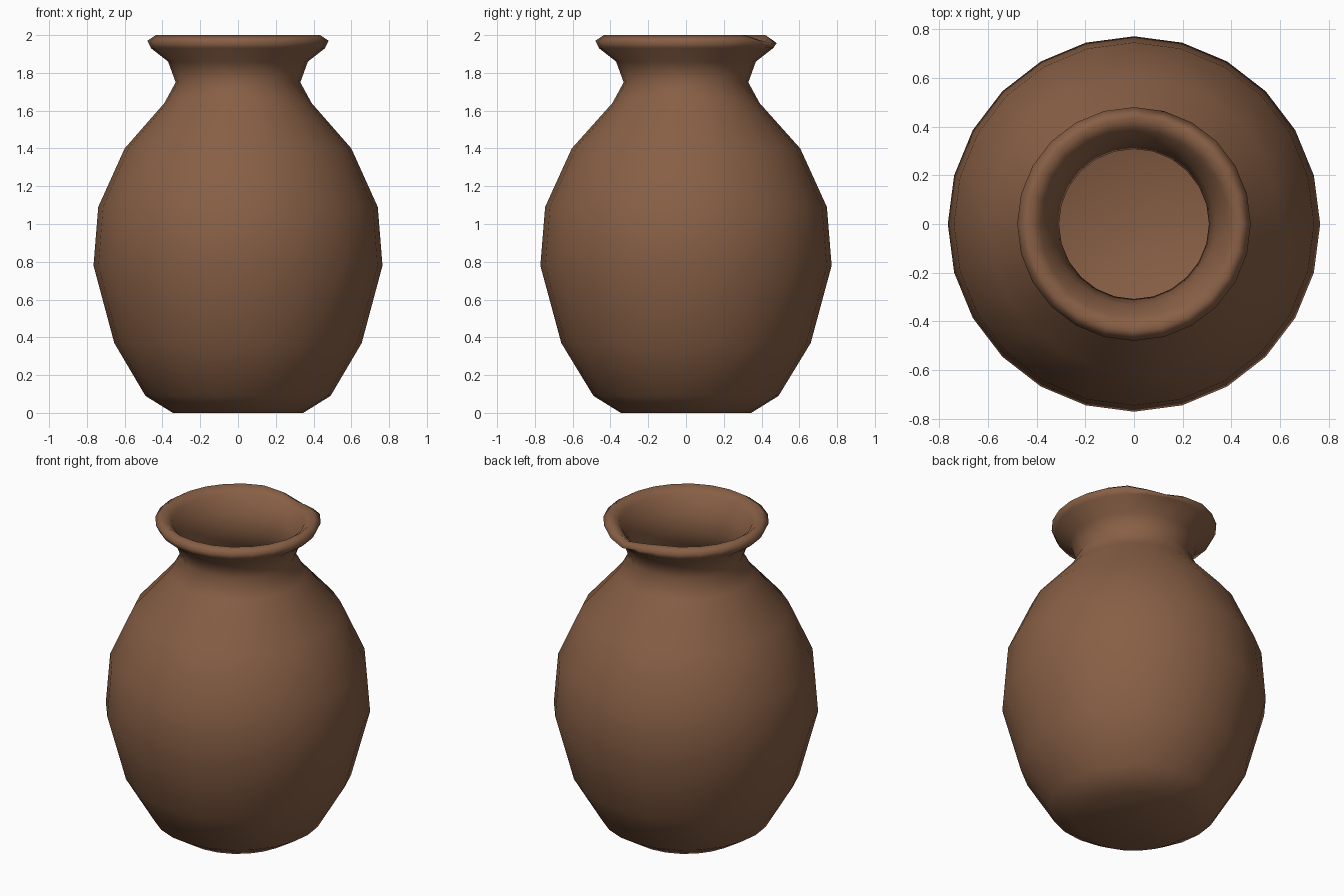
import bpy, bmesh, math
from mathutils import Vector

default = bpy.data.objects.get("Cube")
if default:
    bpy.data.objects.remove(default, do_unlink=True)

SIDES = 24

# Clay material
clay = bpy.data.materials.new("brown clay")
clay.use_nodes = True
colour = (0.245, 0.115, 0.06, 1)
clay.diffuse_color = colour
clay.node_tree.nodes["Principled BSDF"].inputs["Base Color"].default_value = colour

# Profile as (radius, height): outside from the foot up, over the lip, down the inside
outside = [(0, 0), (0.345, 0), (0.49, 0.09), (0.655, 0.37), (0.765, 0.78),
           (0.74, 1.09), (0.60, 1.40), (0.39, 1.64), (0.33, 1.75), (0.37, 1.86)]
lip = [(0.46, 1.93), (0.48, 1.97), (0.435, 2.0), (0.385, 1.96), (0.335, 1.86)]
inside = [(0.308, 1.75), (0.365, 1.62), (0.57, 1.38), (0.71, 1.08), (0.735, 0.78),
          (0.625, 0.38), (0.46, 0.12), (0.32, 0.05), (0, 0.03)]

# Turn the profile into the pot
bm = bmesh.new()
verts = [bm.verts.new((r, 0, z)) for r, z in outside + lip + inside]
edges = [bm.edges.new(pair) for pair in zip(verts, verts[1:])]
bmesh.ops.spin(bm, geom=verts + edges, cent=(0, 0, 0), axis=(0, 0, 1),
               angle=math.tau, steps=SIDES, use_merge=True)
bmesh.ops.remove_doubles(bm, verts=bm.verts, dist=0.0005)
bmesh.ops.recalc_face_normals(bm, faces=bm.faces)

for v in bm.verts:
    # Belly slightly deeper than wide
    if v.co.xy.length > 0.5:
        v.co.y *= 1.008
    # Shallow dent pressed into the back of the rim
    if v.co.z > 1.95:
        angle = math.degrees(math.atan2(v.co.y, v.co.x))
        v.co.z -= 0.04 * max(0, 1 - abs(angle - 72) / 27)

mesh = bpy.data.meshes.new("clay_pot")
bm.to_mesh(mesh)
bm.free()
mesh.materials.append(clay)
mesh.shade_smooth()
pot = bpy.data.objects.new("clay_pot", mesh)
bpy.context.collection.objects.link(pot)
